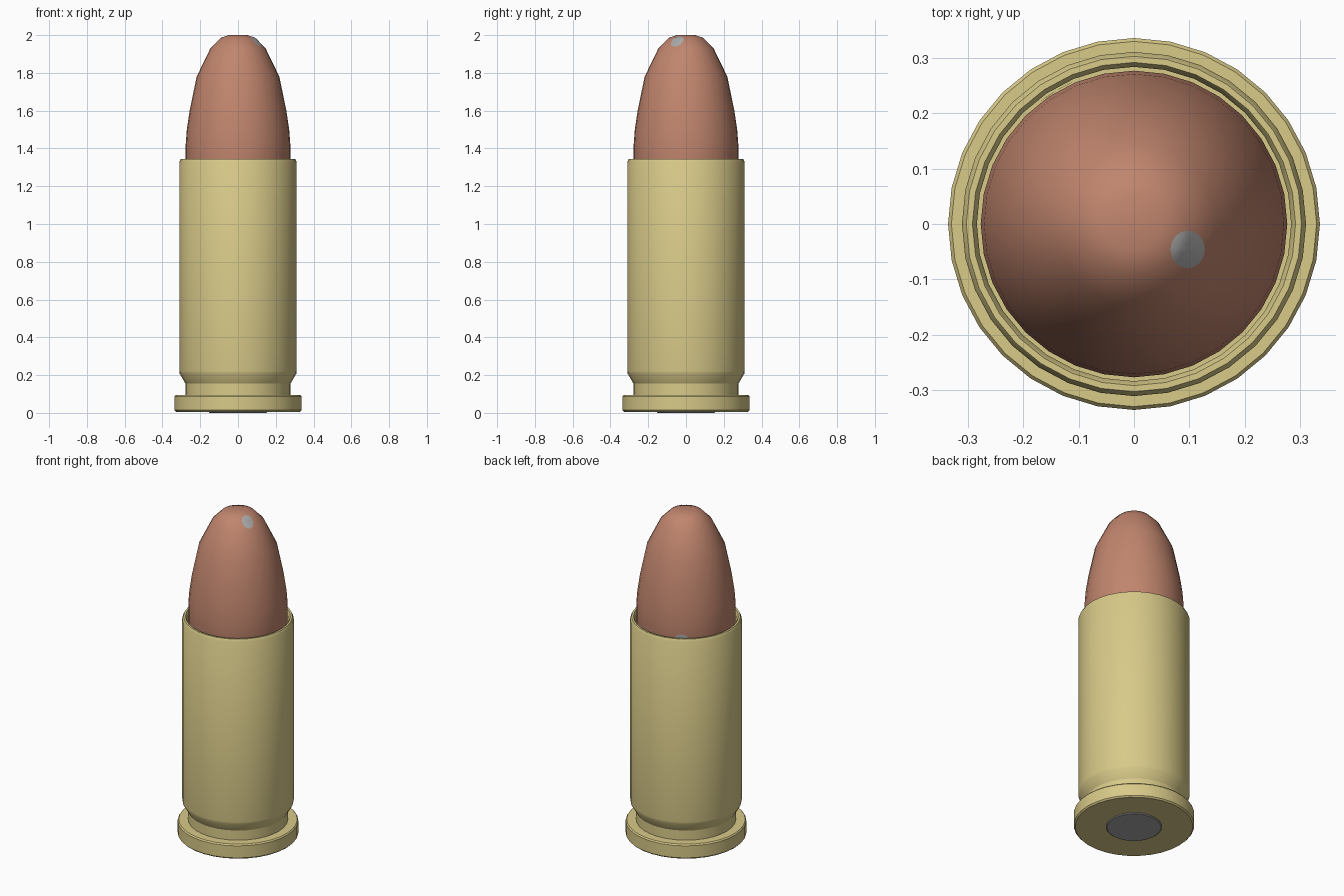
import bpy, bmesh, math
from mathutils import Vector

if "Cube" in bpy.data.objects:
    bpy.data.objects.remove(bpy.data.objects["Cube"])

SIDES = 32

def material(name, rgb):
    m = bpy.data.materials.new(name)
    m.diffuse_color = (*rgb, 1)
    m.use_nodes = True
    m.node_tree.nodes["Principled BSDF"].inputs["Base Color"].default_value = m.diffuse_color
    return m

brass = material("brass", (0.69, 0.59, 0.25))
copper = material("copper", (0.53, 0.235, 0.155))
steel = material("steel grey", (0.40, 0.40, 0.40))

def finish(name, bm, mat, angle=30):
    bmesh.ops.recalc_face_normals(bm, faces=bm.faces)
    me = bpy.data.meshes.new(name)
    bm.to_mesh(me)
    bm.free()
    me.materials.append(mat)
    ob = bpy.data.objects.new(name, me)
    bpy.context.collection.objects.link(ob)
    bpy.ops.object.select_all(action='DESELECT')
    ob.select_set(True)
    bpy.context.view_layer.objects.active = ob
    bpy.ops.object.shade_smooth_by_angle(angle=math.radians(angle))
    return ob

def lathe(name, profile, mat, angle=30):
    """Revolve (radius, z) points about z, capping both ends."""
    bm = bmesh.new()
    rings = []
    for r, z in profile:
        rings.append([bm.verts.new((r * math.cos(2 * math.pi * i / SIDES),
                                    r * math.sin(2 * math.pi * i / SIDES), z))
                      for i in range(SIDES)])
    for a, b in zip(rings, rings[1:]):
        for i in range(SIDES):
            j = (i + 1) % SIDES
            bm.faces.new((a[i], a[j], b[j], b[i]))
    bm.faces.new(rings[0])
    bm.faces.new(rings[-1])
    return finish(name, bm, mat, angle)

# Case: rim, extractor groove, body and open mouth
lathe("case", [(0.155, 0.006), (0.328, 0.006), (0.336, 0.014), (0.336, 0.088),
               (0.330, 0.096), (0.278, 0.096), (0.278, 0.155), (0.309, 0.208),
               (0.311, 0.222), (0.311, 1.328), (0.303, 1.343), (0.292, 1.343),
               (0.284, 1.328), (0.284, 1.22)], brass)

# Primer in the base
lathe("primer", [(0.15, 0.0), (0.155, 0.004), (0.155, 0.03)], steel)

# Bullet with rounded nose
nose = [(0.265, 1.22), (0.277, 1.26), (0.277, 1.42), (0.271, 1.50), (0.256, 1.60),
        (0.219, 1.78), (0.146, 1.93), (0.092, 1.985), (0.05, 2.0)]
lathe("bullet", nose, copper, 45)

# Small worn grey spots lying on the bullet surface
def surface(x, y):
    """Nose height at a given horizontal position."""
    r = math.hypot(x, y)
    for (r0, z0), (r1, z1) in zip(nose[2:], nose[3:]):
        if r1 <= r <= r0:
            return z0 + (r0 - r) / (r0 - r1) * (z1 - z0)
    return 2.0 if r < nose[-1][0] else nose[2][1]

bm = bmesh.new()
cx, cy = 0.097, -0.046
grid = []
for k in (0.0, 0.35, 0.7, 1.0):
    ring = []
    for i in range(16):
        t = 2 * math.pi * i / 16
        x, y = cx + 0.031 * k * math.cos(t), cy + 0.034 * k * math.sin(t)
        ring.append(bm.verts.new((x, y, surface(x, y) + 0.002)))
    grid.append(ring)
for a, b in zip(grid, grid[1:]):
    for i in range(16):
        j = (i + 1) % 16
        bm.faces.new((a[i], a[j], b[j], b[i]))
bmesh.ops.remove_doubles(bm, verts=bm.verts, dist=0.0001)
finish("nose_spot", bm, steel, 60)

bm = bmesh.new()
mid = math.atan2(0.238, -0.137)
fan = []
for i in range(14):
    t = 2 * math.pi * i / 14
    a = mid + 0.13 * math.cos(t)
    fan.append(bm.verts.new((0.279 * math.cos(a), 0.279 * math.sin(a),
                             1.335 + 0.025 * math.sin(t))))
hub = bm.verts.new((0.279 * math.cos(mid), 0.279 * math.sin(mid), 1.335))
for i in range(14):
    f = bm.faces.new((hub, fan[i], fan[(i + 1) % 14]))
finish("mouth_spot", bm, steel, 60)
